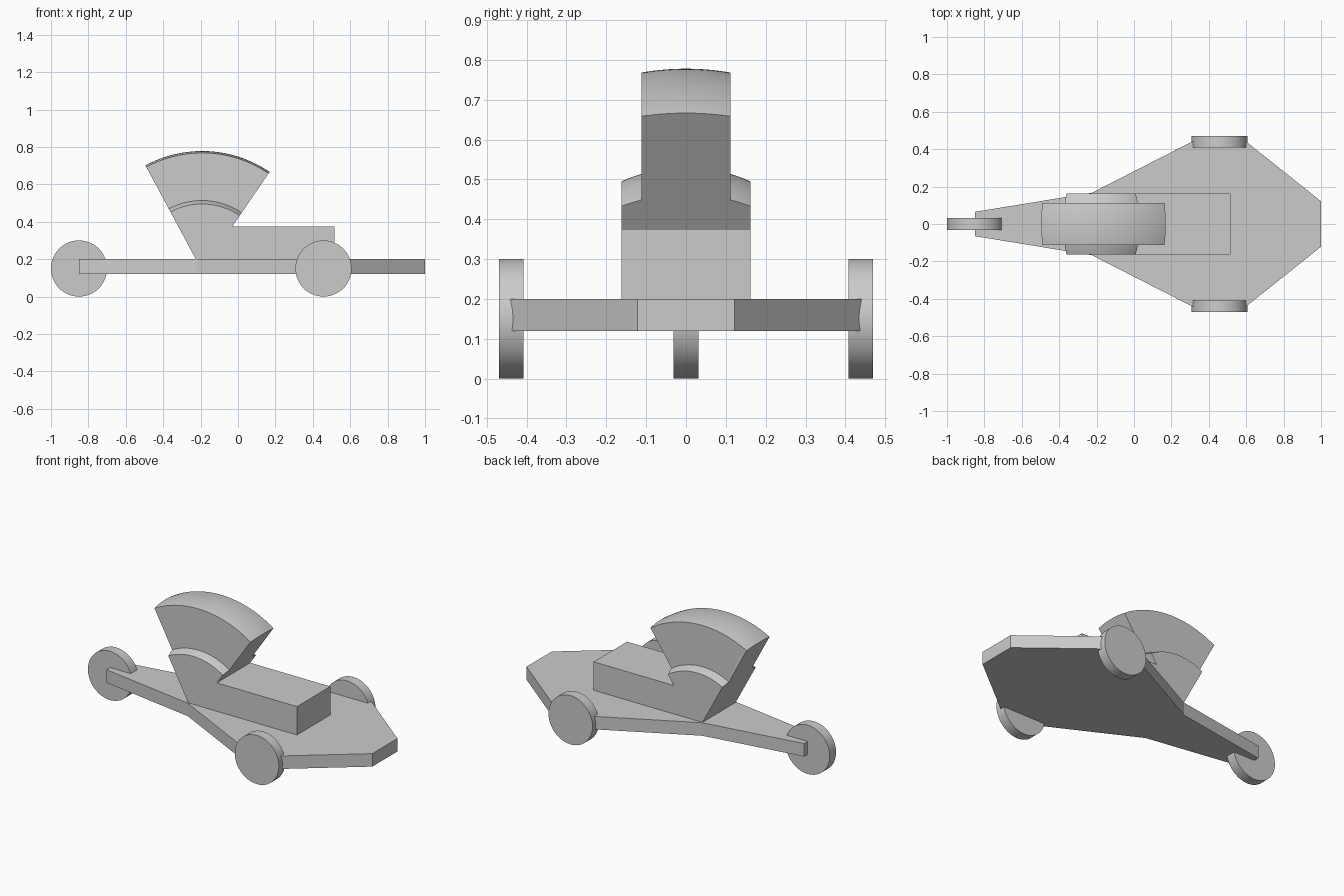
import bpy, bmesh, math
from mathutils import Matrix

cube = bpy.data.objects.get("Cube")
if cube:
    bpy.data.objects.remove(cube, do_unlink=True)

grey = bpy.data.materials.new("plain grey")
grey.use_nodes = True
colour = (0.6, 0.6, 0.6, 1)
grey.diffuse_color = colour
grey.node_tree.nodes["Principled BSDF"].inputs["Base Color"].default_value = colour


def add_part(name, bm, smooth=True):
    """Turn a bmesh into a finished object."""
    bmesh.ops.remove_doubles(bm, verts=bm.verts, dist=0.0001)
    bmesh.ops.recalc_face_normals(bm, faces=bm.faces)
    mesh = bpy.data.meshes.new(name)
    bm.to_mesh(mesh)
    bm.free()
    mesh.materials.append(grey)
    obj = bpy.data.objects.new(name, mesh)
    bpy.context.collection.objects.link(obj)
    if smooth:
        bpy.ops.object.select_all(action="DESELECT")
        obj.select_set(True)
        bpy.context.view_layer.objects.active = obj
        bpy.ops.object.shade_smooth_by_angle(angle=math.radians(30))
    return obj


def loft(sections):
    """Join closed sections of equal length and cap both ends."""
    bm = bmesh.new()
    rings = [[bm.verts.new(p) for p in s] for s in sections]
    count = len(rings[0])
    for a, b in zip(rings, rings[1:]):
        for i in range(count):
            j = (i + 1) % count
            bm.faces.new((a[i], a[j], b[j], b[i]))
    bm.faces.new(rings[0])
    bm.faces.new(rings[-1])
    return bm


# Flat deck, mirrored outline
half = [(-0.85, 0.065), (-0.225, 0.167), (0.31, 0.44), (0.6, 0.44), (1.0, 0.122)]
outline = half + [(x, -y) for x, y in reversed(half)]
deck = loft([[(x, y, z) for x, y in outline] for z in (0.12, 0.2)])
add_part("deck", deck, smooth=False)

# Seat body rising into a stepped fan with domed rims
CX, CZ = -0.192, 0.138
LEFT, RIGHT = math.atan(-0.538), math.atan(0.683)
BASE, SHELF = 0.2, 0.375
INNER, OUTER = 0.392, 0.64
SIDE, STEP = 0.162, 0.112
SEGMENTS = 32


def body_section(y, radius):
    r = math.sqrt(radius ** 2 - y ** 2)
    points = [(CX + (BASE - CZ) * math.tan(LEFT), BASE), (0.515, BASE), (0.515, SHELF),
              (CX + (SHELF - CZ) * math.tan(RIGHT), SHELF)]
    for i in range(SEGMENTS + 1):
        a = RIGHT + (LEFT - RIGHT) * i / SEGMENTS
        points.append((CX + r * math.sin(a), CZ + r * math.cos(a)))
    return [(x, y, z) for x, z in points]


def spread(start, end, steps):
    return [start + (end - start) * i / steps for i in range(steps + 1)]


stations = [(y, INNER) for y in spread(-SIDE, -STEP, 3)]
stations += [(y, OUTER) for y in spread(-STEP, STEP, 10)]
stations += [(y, INNER) for y in spread(STEP, SIDE, 3)]
add_part("seat_body", loft([body_section(y, r) for y, r in stations]))

# Wheels
for name, x, y in (("front_wheel", -0.85, 0), ("rear_wheel_left", 0.457, 0.439),
                   ("rear_wheel_right", 0.457, -0.439)):
    bm = bmesh.new()
    place = Matrix.Translation((x, y, 0.15)) @ Matrix.Rotation(math.pi / 2, 4, "X")
    bmesh.ops.create_cone(bm, cap_ends=True, segments=64, radius1=0.15, radius2=0.15,
                          depth=0.062, matrix=place)
    add_part(name, bm)
